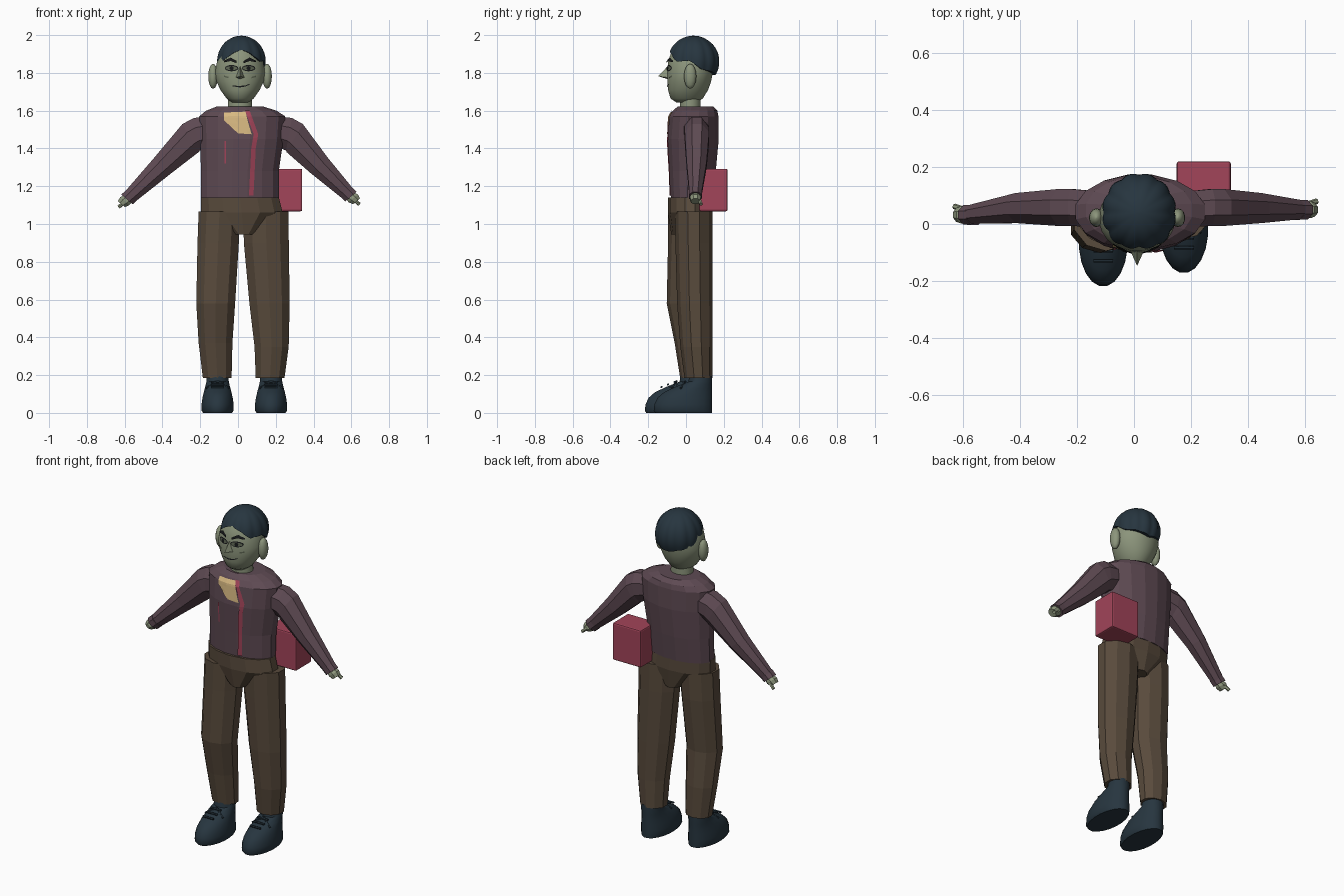
import bpy, bmesh
from math import sin, cos, pi, radians, acos
from mathutils import Vector
from mathutils.bvhtree import BVHTree

if "Cube" in bpy.data.objects:
    bpy.data.objects.remove(bpy.data.objects["Cube"])


def material(name, r, g, b):
    m = bpy.data.materials.new(name)
    m.use_nodes = True
    m.diffuse_color = (r, g, b, 1)
    m.node_tree.nodes["Principled BSDF"].inputs["Base Color"].default_value = (r, g, b, 1)
    return m


SHIRT = material("plum cloth", .112, .068, .086)
TROUSER = material("brown cloth", .098, .069, .045)
DARK = material("dark slate", .02, .036, .05)
SKIN = material("pale green skin", .262, .3, .2)
SHADE = material("skin shadow", .11, .13, .085)
RED = material("crimson", .36, .058, .1)
YELLOW = material("straw yellow", .68, .48, .22)
BLACK = material("ink black", .008, .009, .01)


def build(name, verts, faces, mat, smooth=0):
    me = bpy.data.meshes.new(name)
    me.from_pydata(verts, [], faces)
    bm = bmesh.new()
    bm.from_mesh(me)
    bmesh.ops.recalc_face_normals(bm, faces=bm.faces)
    bm.to_mesh(me)
    bm.free()
    me.materials.append(mat)
    ob = bpy.data.objects.new(name, me)
    bpy.context.collection.objects.link(ob)
    if smooth:
        bpy.ops.object.select_all(action='DESELECT')
        ob.select_set(True)
        bpy.context.view_layer.objects.active = ob
        bpy.ops.object.shade_smooth_by_angle(angle=radians(smooth))
    return ob


def skin_rings(name, rings, mat, smooth=0):
    """Bridge equal rings of points and cap both ends."""
    n = len(rings[0])
    verts = [p for ring in rings for p in ring]
    faces = [(k * n + i, k * n + (i + 1) % n, (k + 1) * n + (i + 1) % n, (k + 1) * n + i)
             for k in range(len(rings) - 1) for i in range(n)]
    faces += [tuple(range(n)), tuple(range(len(verts) - n, len(verts)))]
    return build(name, verts, faces, mat, smooth)


def loft(name, sections, n, mat, smooth=0):
    """Sections are (x, y, z, half width, half depth, tilt in degrees)."""
    rings = []
    for x, y, z, a, b, tilt in sections:
        u = Vector((cos(radians(tilt)), 0, sin(radians(tilt))))
        rings.append([Vector((x, y, z)) + u * a * cos(t) + Vector((0, b * sin(t), 0))
                      for t in [2 * pi * (i + .5) / n for i in range(n)]])
    return skin_rings(name, rings, mat, smooth)


def blob(name, centre, radii, mat):
    x, y, z = centre
    a, b, c = radii
    return loft(name, [(x, y, z + c * cos(t), a * sin(t), b * sin(t), 0)
                       for t in [pi * (k + .1) / 8.2 for k in range(9)]], 14, mat, 60)


def rod(name, p, q, r, mat):
    p, q = Vector(p), Vector(q)
    s = (q - p).orthogonal().normalized()
    t = (q - p).normalized().cross(s)
    return skin_rings(name, [[c + r * (s * cos(k * pi / 3) + t * sin(k * pi / 3))
                              for k in range(6)] for c in (p, q)], mat, 40)


def mix(table, v):
    for (a, p), (b, q) in zip(table, table[1:]):
        if v <= b:
            return p + (q - p) * (v - a) / (b - a)
    return table[-1][1]


def decal(name, target, pairs, mat, lift=.005, cols=5, steps=4):
    """Thin patch laid on the front of target; pairs are its left and right edge points."""
    me = target.data
    tree = BVHTree.FromPolygons([v.co for v in me.vertices], [p.vertices[:] for p in me.polygons])
    rows = []
    for (a, b), (c, d) in zip(pairs, pairs[1:]):
        for s in range(steps):
            f = s / steps
            rows.append((Vector(a).lerp(Vector(c), f), Vector(b).lerp(Vector(d), f)))
    rows.append((Vector(pairs[-1][0]), Vector(pairs[-1][1])))
    verts = []
    for l, r in rows:
        for i in range(cols):
            p = l.lerp(r, i / (cols - 1))
            hit = tree.ray_cast(Vector((p.x, -1, p.y)), Vector((0, 1, 0)))[0]
            verts.append((p.x, (hit.y if hit else -.08) - lift, p.y))
    faces = [(k * cols + i, k * cols + i + 1, (k + 1) * cols + i + 1, (k + 1) * cols + i)
             for k in range(len(rows) - 1) for i in range(cols - 1)]
    return build(name, verts, faces, mat)


# Torso with its open collar, front trim and pocket slit
torso = loft("torso", [(.01, .03, 1.13, .21, .112, 0), (.01, .035, 1.28, .21, .125, 0),
                       (.02, .038, 1.45, .225, .138, 0), (.022, .042, 1.57, .232, .132, 0),
                       (.018, .048, 1.6, .19, .12, 0), (.01, .05, 1.622, .125, .095, 0)], 16, SHIRT)
decal("collar_opening", torso, [((-.075, 1.59), (.04, 1.595)), ((-.075, 1.55), (.05, 1.55)),
                                ((.0, 1.48), (.072, 1.475))], YELLOW)
trim = [(.05, 1.6), (.095, 1.475), (.082, 1.4), (.07, 1.15)]
decal("front_trim", torso, [((x - .012, z), (x + .012, z)) for x, z in trim], RED, .007)
decal("pocket_slit", torso, [((-.072, 1.44), (-.064, 1.44)), ((-.072, 1.32), (-.064, 1.32))], RED)

# Trousers
loft("trouser_waist", [(.01, .022, 1.14, .212, .118, 0), (.02, .022, 1.06, .222, .118, 0),
                       (.03, .022, .945, .06, .1, 0)], 14, TROUSER)
loft("left_trouser_leg", [(.147, .04, 1.065, .126, .1, 0), (.15, .042, .9, .125, .098, 0),
                          (.167, .047, .58, .112, .094, 0), (.178, .055, .35, .095, .085, 0),
                          (.17, .066, .185, .08, .074, 0)], 10, TROUSER)
loft("right_trouser_leg", [(-.098, .01, 1.065, .116, .105, 0), (-.105, .008, .9, .115, .103, 0),
                           (-.118, -.01, .58, .108, .092, 0), (-.119, .02, .37, .094, .08, 0),
                           (-.11, .035, .185, .08, .066, 0)], 10, TROUSER)

# Shoes: each level runs from its toe position back to the heel
levels = [(0, -.212, .078), (.012, -.22, .086), (.045, -.216, .086), (.08, -.2, .081),
          (.11, -.165, .074), (.14, -.1, .066), (.165, -.035, .06), (.195, -.03, .058)]
for side, x, dy in (("left", .175, .047), ("right", -.108, 0)):
    loft(side + "_shoe", [(x, (toe + .092) / 2 + dy, z, a, (.092 - toe) / 2, 0)
                          for z, toe, a in levels], 20, DARK, 40)
    for k in range(3):
        y, z = -.13 + .035 * k + dy, .137 + .013 * k
        rod(side + "_lace", (x - .035, y, z), (x + .035, y, z), .006, DARK)
    for s in (-1, 1):
        rod(side + "_lace_loop", (x, dy - .05, .168), (x + s * .06, dy - .075, .13), .006, DARK)

# Arms, cuffs and hands
path = [(.17, .05, 1.5, .08, .068, 90), (.27, .058, 1.475, .095, .07, 80),
        (.30, .058, 1.455, .093, .07, 60), (.43, .056, 1.31, .066, .057, 42),
        (.592, .05, 1.15, .04, .034, 40)]
for side, s in (("left", 1), ("right", -1)):
    def place(x):
        return x if s > 0 else -x + .05 - .13 * (x - .29)
    dy, dz = (0, 0) if s > 0 else (-.018, -.015)
    arm = [(place(x), y + dy * (x > .5), z + dz * (x > .5), a, b, t if s > 0 else 180 - t)
           for x, y, z, a, b, t in path]
    loft(side + "_arm", arm, 8, SHIRT)
    wx, wy, wz, tilt = *arm[-1][:3], arm[-1][5]
    loft(side + "_cuff", [(wx - s * .022, wy, wz + .022, .043, .038, tilt),
                          (wx + s * .006, wy, wz - .005, .043, .037, tilt)], 8, SHIRT)
    loft(side + "_hand", [(wx, wy, wz, .028, .026, tilt),
                          (wx + s * .018, wy, wz - .014, .035, .032, tilt),
                          (wx + s * .036, wy, wz - .03, .026, .026, tilt)], 8, SKIN)
    rod(side + "_thumb", (wx + s * .02, wy + .02, wz - .02),
        (wx + s * .05, wy + .03, wz - .045), .01, SKIN)

# Satchel behind the left hip
bpy.ops.mesh.primitive_cube_add(size=1, location=(.245, .145, 1.18))
satchel = bpy.context.object
satchel.name = "satchel"
satchel.scale = (.19, .15, .225)
bpy.ops.object.transform_apply(location=False, rotation=False, scale=True)
satchel.data.materials.append(RED)
bevel = satchel.modifiers.new("rounded edges", 'BEVEL')
bevel.width, bevel.segments = .008, 2

# Neck, head, ears and nose
MID = .011
loft("neck", [(MID, .022, 1.59, .066, .056, 0), (MID, .022, 1.7, .064, .056, 0)], 16, SKIN, 40)
profile = [(1.643, .045, -.05, .06), (1.665, .073, -.083, .09), (1.71, .105, -.096, .118),
           (1.755, .126, -.1, .134), (1.8, .135, -.1, .143), (1.86, .123, -.096, .15),
           (1.92, .1, -.075, .135), (1.965, .06, -.03, .1)]
head = loft("head", [(MID, (f + k) / 2, z, a, (k - f) / 2, 0) for z, a, f, k in profile],
            24, SKIN, 60)
for side, s in (("left", 1), ("right", -1)):
    blob(side + "_ear", (MID + s * .143, .022, 1.782), (.026, .033, .066), SKIN)
build("nose", [(MID, -.093, 1.84), (MID, -.147, 1.782), (MID - .026, -.09, 1.775),
               (MID + .026, -.09, 1.775), (MID, -.09, 1.765)],
      [(0, 1, 2), (0, 3, 1), (1, 4, 2), (1, 3, 4), (0, 2, 4, 3)], SKIN)

# Painted face: eyes, brows, cheek lines and mouth
for side, s in (("left", 1), ("right", -1)):
    def oval(w, h):
        ts = [pi * (k + .05) / 6.1 for k in range(7)]
        return [((MID + s * .045 - w * cos(t), 1.825 + h * sin(t)),
                 (MID + s * .045 - w * cos(t), 1.825 - h * sin(t))) for t in ts]
    decal(side + "_eye_outline", head, oval(.036, .017), BLACK, .003, 4, 1)
    decal(side + "_eye", head, oval(.031, .011), SHADE, .005, 4, 1)
    decal(side + "_iris", head, oval(.011, .011), BLACK, .007, 4, 1)
    brow = [(.018, 1.857, .006), (.05, 1.872, .009), (.085, 1.86, .004)]
    decal(side + "_brow", head, [((MID + s * x, z + h), (MID + s * x, z - h))
                                 for x, z, h in brow], BLACK, .009, 3)
    decal(side + "_cheek_line", head, [((MID + s * x, z + .004), (MID + s * x, z - .004))
                                       for x, z in ((.06, 1.775), (.085, 1.782))], SHADE, .004, 3)
lips = [(-.03, 1.731, .002), (.01, 1.727, .004), (.04, 1.731, .003), (.062, 1.74, .002)]
decal("mouth", head, [((x, z + h), (x, z - h)) for x, z, h in lips], BLACK, .004, 3)

# Hair: grooved locks spreading from the crown down to a shaped hairline
hairline = [(0, 1.922), (.12, 1.905), (.28, 1.86), (.45, 1.865), (.6, 1.82), (1, 1.788)]
locks, around = 12, 72
rings = []
for k in range(12):
    t = min(k, 10) / 10
    ring = []
    for i in range(around):
        th = 2 * pi * i / around
        low = mix(hairline, min(th, 2 * pi - th) / pi)
        phi = max(.01, t) * acos((low - 1.86) / .137)
        r = 1 - .05 * (1 - abs(sin(locks * th / 2))) * sin(phi)
        r *= .82 if k == 11 else 1.02 if t > .3 else 1
        ring.append((.018 + .129 * r * sin(phi) * sin(th), .04 - .137 * r * sin(phi) * cos(th),
                     1.86 + .137 * cos(phi)))
    rings.append(ring)
skin_rings("hair", rings, DARK, 30)
